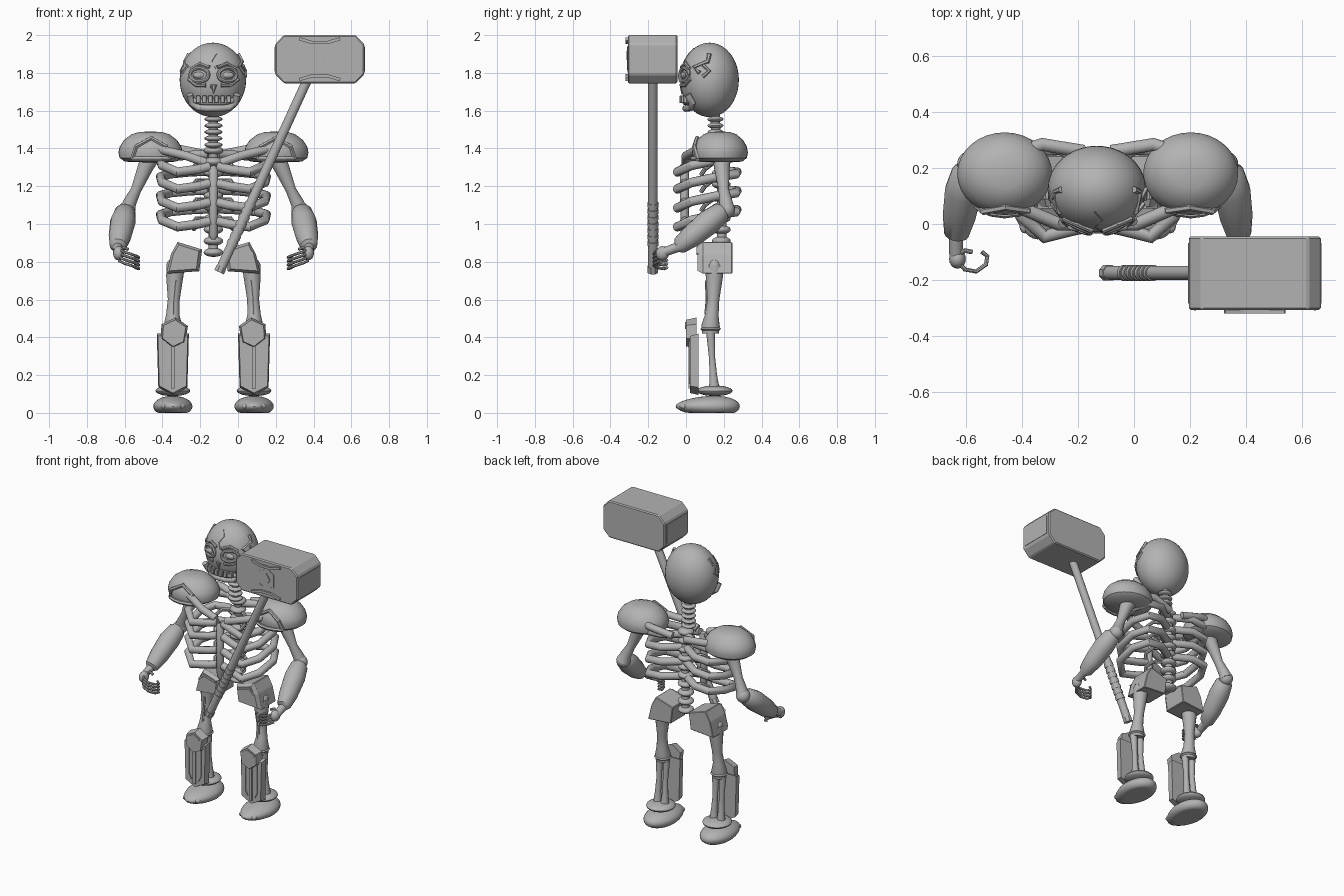
import bpy, bmesh, math
from mathutils import Vector

if "Cube" in bpy.data.objects:
    bpy.data.objects.remove(bpy.data.objects["Cube"])

CX = -0.13  # body symmetry plane
stone = bpy.data.materials.new("bone_grey")
stone.diffuse_color = (0.45, 0.45, 0.45, 1)
stone.use_nodes = True
stone.node_tree.nodes["Principled BSDF"].inputs["Base Color"].default_value = stone.diffuse_color


def finish(name, bm, smooth=True):
    bmesh.ops.recalc_face_normals(bm, faces=bm.faces)
    me = bpy.data.meshes.new(name)
    bm.to_mesh(me)
    bm.free()
    me.materials.append(stone)
    ob = bpy.data.objects.new(name, me)
    bpy.context.collection.objects.link(ob)
    if smooth:
        bpy.ops.object.select_all(action='DESELECT')
        bpy.context.view_layer.objects.active = ob
        ob.select_set(True)
        bpy.ops.object.shade_smooth_by_angle(angle=math.radians(40))
    return ob


def tube(name, pts, r, s=1, sides=12, smooth=True):
    """Capped sweep; points are (offset from body plane, y, z[, radius])."""
    P = [Vector((CX + s * p[0], p[1], p[2])) for p in pts]
    R = [p[3] if len(p) > 3 else r for p in pts]
    bm = bmesh.new()
    rings, u = [], None
    for i, p in enumerate(P):
        t = (P[min(i + 1, len(P) - 1)] - P[max(i - 1, 0)]).normalized()
        if u is None:
            u = t.orthogonal() if abs(t.y) > 0.9 else t.cross(Vector((0, 1, 0)))
        u = (u - t * u.dot(t)).normalized()
        v = t.cross(u)
        ang = [2 * math.pi * (k + 0.5) / sides for k in range(sides)]
        rings.append([bm.verts.new(p + R[i] * (u * math.cos(a) + v * math.sin(a))) for a in ang])
    for a, b in zip(rings, rings[1:]):
        for k in range(sides):
            n = (k + 1) % sides
            bm.faces.new((a[k], a[n], b[n], b[k]))
    bm.faces.new(rings[0])
    bm.faces.new(rings[-1])
    return finish(name, bm, smooth)


def ball(name, c, rad, s=1, seg=24, shape=None):
    bm = bmesh.new()
    bmesh.ops.create_uvsphere(bm, u_segments=seg, v_segments=seg // 2, radius=1)
    for v in bm.verts:
        if shape:
            shape(v.co)
        v.co = (CX + s * c[0] + v.co.x * rad[0], c[1] + v.co.y * rad[1], c[2] + v.co.z * rad[2])
    return finish(name, bm)


def slab(name, outline, y0, y1, s=1, bevel=0.0, inset=1.0):
    """Prism through y; the front end (y0) may be scaled down by inset."""
    bm = bmesh.new()
    n = len(outline)
    mx, mz = sum(p[0] for p in outline) / n, sum(p[1] for p in outline) / n
    a = [bm.verts.new((CX + s * (mx + (x - mx) * inset), y0, mz + (z - mz) * inset)) for x, z in outline]
    b = [bm.verts.new((CX + s * x, y1, z)) for x, z in outline]
    bm.faces.new(a)
    bm.faces.new(b)
    for i in range(n):
        j = (i + 1) % n
        bm.faces.new((a[i], a[j], b[j], b[i]))
    if bevel:
        bmesh.ops.bevel(bm, geom=bm.edges[:], offset=bevel, segments=1, affect='EDGES')
    return finish(name, bm, False)


def on_front(c, r, x, z, lift=0.0):
    """Point on the front of an ellipsoid."""
    k = 1 - ((x - c[0]) / r[0]) ** 2 - ((z - c[2]) / r[2]) ** 2
    return (x, c[1] - r[1] * math.sqrt(max(k, 0)) - lift, z)


# Skull
SC, SR = (-0.003, 0.125, 1.763), (0.176, 0.155, 0.197)
ball("skull", SC, SR, seg=40)
face = lambda pts, lift=0.0: [on_front(SC, SR, x, z, lift) for x, z in pts]
tube("forehead_crack", face([(-.01, 1.93), (.015, 1.9), (-.01, 1.86), (.01, 1.82)]), 0.004, sides=4)
tube("nose", face([(-.014, 1.735), (.014, 1.735), (0, 1.69), (-.014, 1.735)]), 0.006, sides=6)
tube("jaw", [(x, y - 0.03, z) for x, y, z in face(
    [(-.125, 1.685), (-.115, 1.64), (-.08, 1.615), (-.03, 1.612), (.03, 1.612),
     (.08, 1.615), (.115, 1.64), (.125, 1.685)])], 0.018)
tube("upper_lip", face([(-.11, 1.655), (-.05, 1.645), (.05, 1.645), (.11, 1.655)], 0.012), 0.016)
for i in range(6):
    x = (i - 2.5) * 0.032
    p = on_front(SC, SR, x, 1.66, 0.02)
    slab("tooth", [(x - .012, 1.64), (x + .012, 1.64), (x + .012, 1.68), (x - .012, 1.68)],
         p[1] - 0.008, p[1] + 0.03, bevel=0.003)

for s in (-1, 1):
    # Eye sockets, brows and temple cracks
    rim = [(.075 + .048 * math.cos(a), 1.79 + .036 * math.sin(a))
           for a in [2 * math.pi * k / 16 for k in range(17)]]
    tube("eye_rim", face(rim, 0.004), 0.011, s, 8)
    ball("eye", on_front(SC, SR, .075, 1.788), (.034, .014, .018), s, 16)
    tube("brow", face([(.02, 1.83), (.07, 1.85), (.12, 1.82)], 0.004), 0.011, s, 8)
    tube("cheek_bone", face([(.04, 1.735), (.09, 1.735), (.13, 1.77)]), 0.012, s, 8)
    tube("temple_crack", face([(.13, 1.9), (.15, 1.86), (.135, 1.83), (.16, 1.8)], 0.002), 0.012, s, 6)
    tube("temple_scar", face([(.155, 1.84), (.17, 1.81), (.168, 1.78)], 0.002), 0.01, s, 6)

    # Shoulder guard, turned dome with a raised arch
    prof = [(.0, 1.49), (.06, 1.487), (.1, 1.475), (.14, 1.445), (.163, 1.41),
            (.17, 1.38), (.164, 1.35), (.135, 1.33), (.0, 1.325)]
    bm = bmesh.new()
    vs = [bm.verts.new((r, 0, z)) for r, z in prof]
    es = [bm.edges.new(e) for e in zip(vs, vs[1:])]
    bmesh.ops.spin(bm, geom=vs + es, cent=(0, 0, 0), axis=(0, 0, 1), angle=2 * math.pi, steps=32)
    bmesh.ops.remove_doubles(bm, verts=bm.verts, dist=0.0005)
    for v in bm.verts:
        v.co = (CX + s * 0.333 + v.co.x, 0.18 + v.co.y * 0.87, v.co.z)
    finish("shoulder_guard", bm)
    GC, GR = (.333, .18, 1.385), (.172, .152, .108)
    arch = [(.235, 1.345), (.25, 1.41), (.33, 1.455), (.41, 1.41), (.43, 1.345)]
    tube("shoulder_arch", [on_front(GC, GR, x, z, 0.005) for x, z in arch], 0.012, s, 6, False)
    tube("shoulder_trim", [on_front(GC, GR, x, 1.345, 0.006) for x in (.235, .28, .333, .38, .43)],
         0.013, s, 6, False)

    # Arm
    tube("upper_arm", [(.33, .19, 1.36, .05), (.36, .19, 1.3, .042), (.41, .2, 1.18, .028),
                       (.445, .212, 1.11, .036), (.455, .22, 1.07, .042)], 0, s, 16)
    ball("elbow", (.458, .215, 1.075), (.045, .045, .045), s)
    tube("forearm", [(.462, .21, 1.075, .03), (.467, .185, 1.06, .056), (.48, .12, 1.01, .067),
                     (.495, .03, .935, .06), (.505, -.035, .885, .045), (.507, -.05, .875, .026),
                     (.507, -.12, .85, .024)], 0, s, 16)
    ball("palm", (.502, -.125, .845), (.03, .035, .038), s, 16)
    for k in range(4):
        z = .865 - .02 * k
        tube("finger", [(.5, -.135, z), (.475, -.163, z - .012), (.435, -.17, z - .025),
                        (.4, -.145, z - .038), (.395, -.115, z - .042), (.415, -.1, z - .036)], .008, s, 8)
    tube("thumb", [(.5, -.11, .86), (.475, -.095, .875), (.45, -.1, .865)], .009, s, 8)

    # Rib cage
    for z in (1.29, 1.2, 1.1, 1.0):
        tube("rib", [(.02, .2, z + .08), (.13, .27, z + .075), (.23, .265, z + .065), (.28, .17, z + .05),
                     (.272, .03, z + .02), (.19, -.045, z - .015), (.08, -.015, z), (.02, -.005, z + .015)],
             .025, s)
        tube("inner_spur", [(.02, .19, z + .03), (.09, .14, z + .03), (.115, .1, z), (.1, .08, z - .03)],
             .012, s, 8)
    tube("collar_bone", [(.04, 0, 1.325), (.14, .0, 1.36), (.28, .06, 1.395)], .024, s)
    tube("shoulder_blade", [(.05, .26, 1.37), (.2, .285, 1.4), (.3, .25, 1.4)], .024, s)

    # Hip block with raised front
    hip = [(.19, .905), (.06, .865), (.075, .75), (.25, .737), (.225, .84)]
    slab("hip_block", hip, .085, .245, s, 0.004)
    slab("hip_plate", hip, .062, .09, s, inset=.82)
    tube("hip_trim", [(.21, .062, .84), (.175, .062, .875), (.085, .062, .85)], .01, s, 4, False)
    ball("hip_joint", (.205, .15, .775), (.045, .04, .045), s)

    # Leg bones
    L = .215
    tube("thigh", [(.2, .15, .78, .05), (.205, .15, .72, .046), (.21, .145, .6, .032),
                   (L, .137, .52, .036), (L, .13, .46, .05), (L, .13, .42, .045)], 0, s, 16)
    tube("thigh_ridge", [(.2, .108, .7), (.21, .112, .6), (.212, .105, .52)], .008, s, 6)
    tube("knee_band", [(L, .13, .43, .04), (L, .13, .445, .056), (L, .13, .46, .04)], 0, s, 16)
    for d in (-.027, .027):
        tube("shin_bone", [(L + d, .13, .43, .024), (L + d * .9, .137, .3, .017),
                           (L + d, .145, .2, .02), (L + d, .15, .12, .03)], 0, s)
    # Shin and knee guards
    slab("shin_guard", [(L - .085, .42), (L + .085, .42), (L + .077, .135), (L, .095), (L - .077, .135)],
         .022, .066, s, inset=.93)
    tube("shin_ridge", [(L, .022, .36), (L, .022, .13)], .014, s, 4, False)
    for d in (-.045, .045):
        tube("shin_slot", [(L + d, .02, .38), (L + d, .02, .19), (L + d * .6, .02, .155)], .007, s, 4, False)
    slab("knee_guard", [(L - .015, .505), (L - .08, .46), (L - .065, .37), (L, .34),
                        (L + .065, .39), (L + .06, .47)], .0, .055, s, inset=.85)
    tube("knee_trim", [(L - .05, .0, .45), (L - .01, -.0, .475), (L + .04, .0, .45)], .009, s, 4, False)

    # Foot: flat sole, higher heel
    def sole(co):
        w = .97 + .1 * co.y - .08 * co.y * co.y
        co.x *= w
        co.z = max(co.z * (.9 + .2 * co.y), -.583)
    ball("foot", (L, .115, .035), (.107, .17, .06), s, 32, sole)
    ball("ankle_ring", (L, .152, .117), (.092, .095, .028), s)
    for d in (-.045, 0, .045):
        ball("toe", (L + d, -.03 + abs(d) * .45, .035), (.02, .024, .016), s, 12)

# Spine, neck and breastbone
tube("spine_core", [(0, .155, 1.6), (0, .158, 1.42), (0, .19, 1.35), (0, .19, .85)], .026)
for i in range(5):
    ball("neck_vertebra", (0, .156, 1.555 - i * .034), (.048, .042, .016))
for i in range(10):
    ball("vertebra", (0, .187, 1.39 - i * .06), (.052, .05, .024))
tube("breastbone", [(0, -.005, 1.305, .018), (0, -.008, 1.29, .026), (0, -.008, 1.1, .023),
                    (0, -.005, .94, .024), (0, -.002, .92, .014)], 0)

# Hammer (offsets measured from the body plane)
H = .4325 - CX
Z = 1.8725
oct_ = [(sx * a, sz * b) for sx, sz, a, b in (
    (-1, 1, .19, .1275), (1, 1, .19, .1275), (1, 1, .236, .08), (1, -1, .236, .08),
    (1, -1, .19, .1275), (-1, -1, .19, .1275), (-1, -1, .236, .08), (-1, 1, .236, .08))]
slab("hammer_head", [(H + x, Z + z) for x, z in oct_], -.308, -.045, bevel=.007)
for s in (-1, 1):
    tube("hammer_chevron", [(H - .108, -.312, Z + s * .108), (H - .04, -.312, Z + s * .088),
                            (H + .04, -.312, Z + s * .088), (H + .108, -.312, Z + s * .108)],
         .012, sides=4, smooth=False)
    tube("hammer_edge_line", [(H + s * .215, -.306, Z + .07), (H + s * .215, -.306, Z - .07)],
         .005, sides=4, smooth=False)
    slab("hammer_end_plate", [(H + s * .234, Z - .065), (H + s * .239, Z - .065),
                              (H + s * .239, Z + .065), (H + s * .234, Z + .065)], -.285, -.068)
    tube("emblem_bracket", [(H + s * .02, -.308, Z + .065), (H + s * .055, -.308, Z + .045),
                            (H + s * .055, -.308, Z - .04), (H + s * .03, -.308, Z - .055)],
         .005, sides=4, smooth=False)
tube("emblem_diamond", [(H, -.31, Z + .04), (H + .025, -.31, Z), (H, -.31, Z - .04),
                        (H - .025, -.31, Z), (H, -.31, Z + .04)], .006, sides=4, smooth=False)
A, B = Vector((-.1 - CX, -.175, .745)), Vector((.37 - CX, -.175, 1.77))
tube("hammer_handle", [A, B], .026)
for k in range(7):
    p, q = A.lerp(B, .14 + k * .033), A.lerp(B, .16 + k * .033)
    tube("grip_wrap", [p, q], .03)
tube("handle_cap", [A, A.lerp(B, .03)], .03, sides=8, smooth=False)
